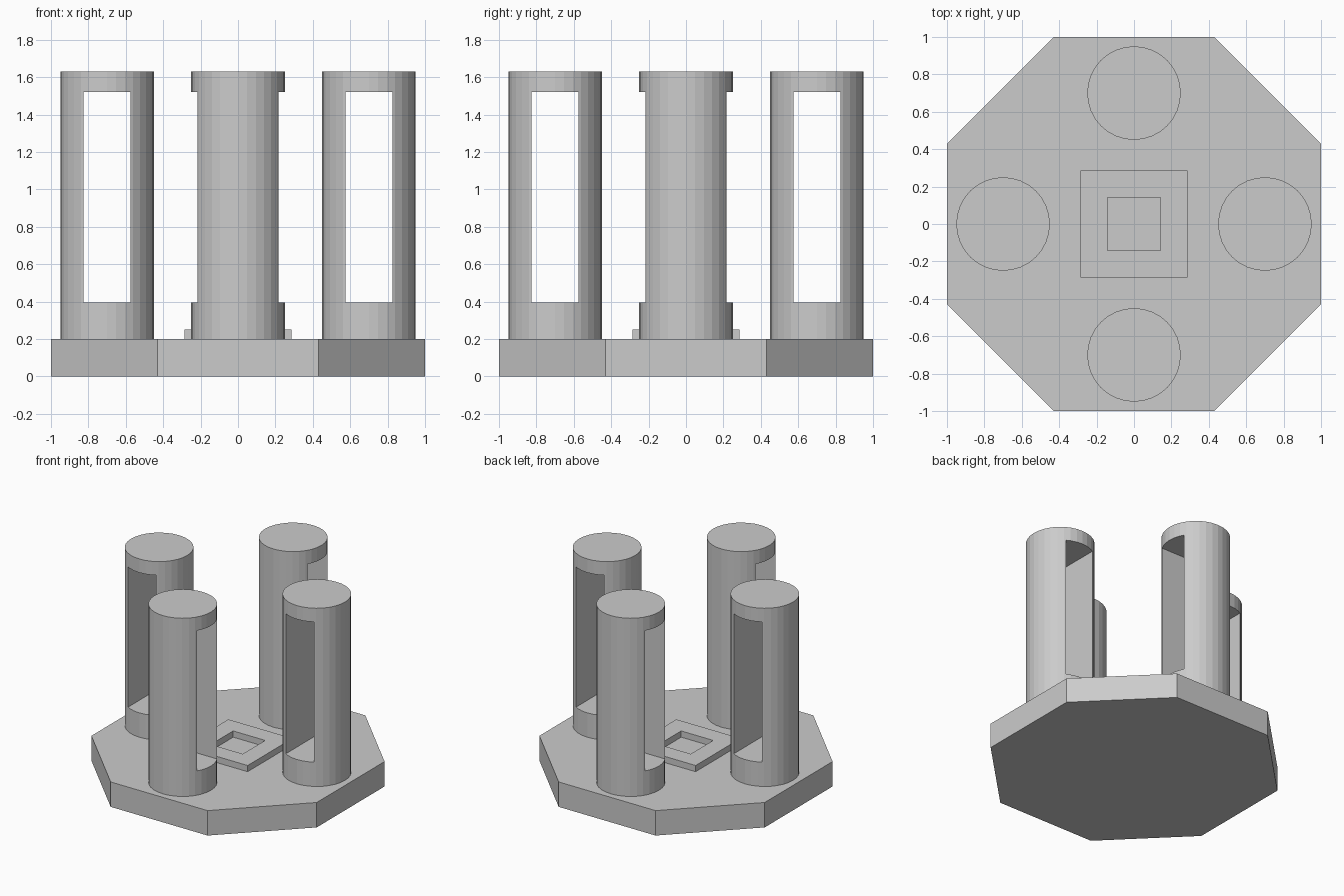
import bpy
import bmesh
import math

if "Cube" in bpy.data.objects:
    bpy.data.objects.remove(bpy.data.objects["Cube"], do_unlink=True)

BASE_TOP = 0.2
COLUMN_TOP = 1.63
RING = 0.7

grey = bpy.data.materials.new("plain grey")
grey.use_nodes = True
colour = (0.6, 0.6, 0.6, 1)
grey.diffuse_color = colour
grey.node_tree.nodes["Principled BSDF"].inputs["Base Color"].default_value = colour


def prism(name, outline, bottom, top):
    """Extrude a flat outline between two heights."""
    bm = bmesh.new()
    face = bm.faces.new([bm.verts.new((x, y, bottom)) for x, y in outline])
    new = bmesh.ops.extrude_face_region(bm, geom=[face])["geom"]
    for v in new:
        if isinstance(v, bmesh.types.BMVert):
            v.co.z = top
    bmesh.ops.recalc_face_normals(bm, faces=bm.faces)
    mesh = bpy.data.meshes.new(name)
    bm.to_mesh(mesh)
    bm.free()
    mesh.materials.append(grey)
    obj = bpy.data.objects.new(name, mesh)
    bpy.context.collection.objects.link(obj)
    return obj


def rectangle(hx, hy):
    return [(-hx, -hy), (hx, -hy), (hx, hy), (-hx, hy)]


def circle(radius, sides):
    steps = [math.tau * i / sides for i in range(sides)]
    return [(radius * math.cos(a), radius * math.sin(a)) for a in steps]


def cut(target, cutter):
    """Subtract the cutter from the target, then discard the cutter."""
    cutter.hide_render = True
    mod = target.modifiers.new("cut", "BOOLEAN")
    mod.operation = "DIFFERENCE"
    mod.solver = "EXACT"
    mod.object = cutter
    bpy.context.view_layer.objects.active = target
    bpy.ops.object.modifier_apply(modifier=mod.name)
    bpy.data.objects.remove(cutter, do_unlink=True)


# Eight-sided base slab
c = 0.43
prism("base", [(-c, -1), (c, -1), (1, -c), (1, c),
               (c, 1), (-c, 1), (-1, c), (-1, -c)], 0, BASE_TOP)

# Square raised frame in the middle
frame = prism("centre_frame", rectangle(0.285, 0.285), BASE_TOP, 0.25)
cut(frame, prism("frame_cutter", rectangle(0.142, 0.142), 0.1, 0.4))

# Column with a tall slot running straight through it
column = prism("front_column", circle(0.25, 32), BASE_TOP, COLUMN_TOP)
cut(column, prism("slot_cutter", rectangle(0.4, 0.125), 0.395, 1.52))
column.location.y = -RING

# The other three columns, turned about the centre
for i, side in enumerate(("left", "back", "right"), start=1):
    angle = i * math.pi / 2
    other = bpy.data.objects.new(side + "_column", column.data)
    other.location = (RING * math.sin(angle), -RING * math.cos(angle), 0)
    other.rotation_euler.z = angle
    bpy.context.collection.objects.link(other)
